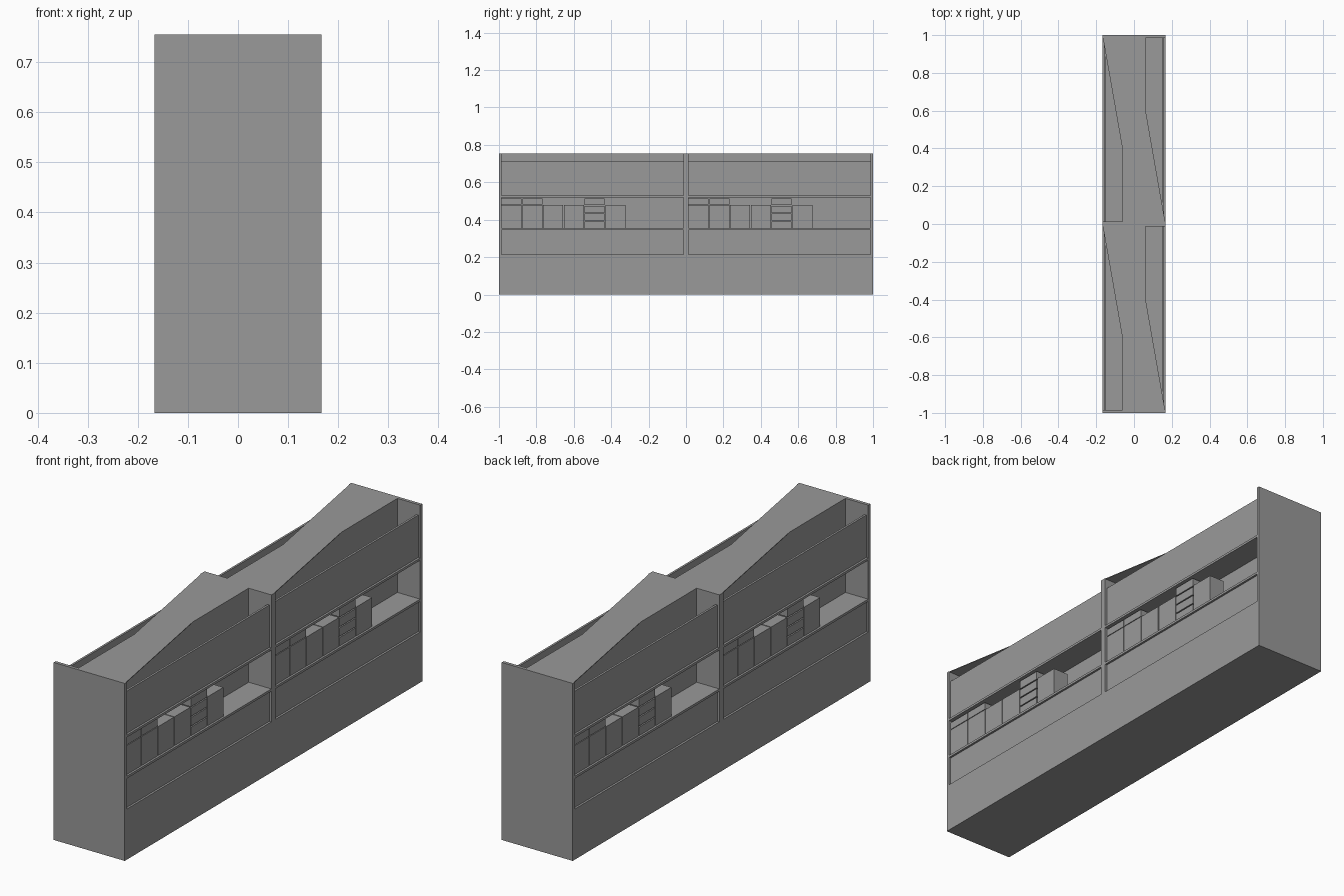
import bpy
import bmesh
from math import pi
from mathutils import Matrix

cube = bpy.data.objects.get("Cube")
if cube:
    bpy.data.objects.remove(cube)

grey = bpy.data.materials.new("plain_grey")
grey.use_nodes = True
colour = (0.32, 0.32, 0.32, 1)
grey.diffuse_color = colour
grey.node_tree.nodes["Principled BSDF"].inputs["Base Color"].default_value = colour

# Main dimensions
W, H = 0.167, 0.755
CORE = 0.06
BASE = 0.215
SHELF_LOW, SHELF_HIGH = 0.345, 0.52
T = 0.01
END = 0.014


def finish(name, bm):
    bmesh.ops.recalc_face_normals(bm, faces=bm.faces)
    mesh = bpy.data.meshes.new(name)
    bm.to_mesh(mesh)
    bm.free()
    mesh.materials.append(grey)
    obj = bpy.data.objects.new(name, mesh)
    bpy.context.collection.objects.link(obj)
    return obj


def box(name, x, y, z, turn=0):
    """Box from (low, high) ranges, optionally turned about z."""
    bm = bmesh.new()
    bmesh.ops.create_cube(bm, size=1)
    for v in bm.verts:
        v.co = [r[0] if c < 0 else r[1] for c, r in zip(v.co, (x, y, z))]
    bm.transform(Matrix.Rotation(turn, 4, "Z"))
    return finish(name, bm)


def canopy(name, y0):
    """Thin top sheet with a tapering overhang on both sides."""
    outline = [(W, 0), (CORE, 0.61), (CORE, 1), (-W, 1), (-CORE, 0.39), (-CORE, 0)]
    bm = bmesh.new()
    face = bm.faces.new([bm.verts.new((x, y0 + y, H - 0.003)) for x, y in outline])
    top = bmesh.ops.extrude_face_region(bm, geom=[face])["geom"]
    bmesh.ops.translate(bm, vec=(0, 0, 0.003),
                        verts=[g for g in top if isinstance(g, bmesh.types.BMVert)])
    return finish(name, bm)


# Carcass: plinth, central core and upright dividers
box("plinth", (-W, W), (-1, 1), (0, BASE))
box("core", (-CORE, CORE), (-1 + END, 1 - END), (BASE, H - 0.003))
box("front_end_wall", (-W, W), (-1, -1 + END), (BASE, H))
box("middle_divider", (-W, W), (-END, END), (BASE, H))
box("back_end_wall", (-W, W), (1 - END, 1), (BASE, H))

for y0 in (-1, 0):
    canopy("canopy", y0)

# Each bay is fitted out the same way on both sides
FRONT = 0.158
BACK = 0.085
PITCH = 0.111
GAP = 0.004

for side, turn in (("left", 0), ("right", pi)):
    for y0 in (-1, 0):
        span = (y0 + END, y0 + 1 - END)
        for label, z in (("lower", SHELF_LOW), ("upper", SHELF_HIGH)):
            box(f"{side}_{label}_shelf", (CORE, W), span, (z, z + T), turn)
        for label, z in (("lower", (BASE, SHELF_LOW)), ("upper", (SHELF_HIGH + T, 0.71))):
            box(f"{side}_{label}_panel", (W - 0.018, W - 0.009), span, z, turn)

        floor = SHELF_LOW + T
        for i in range(6):
            a = y0 + END + i * PITCH
            y = (a, a + PITCH - GAP)
            if i == 4:
                # Stack of four shallow boxes
                for k in range(4):
                    z = floor + k * 0.041
                    box(f"{side}_stacked_box", (BACK, FRONT), y, (z, z + 0.036), turn)
            else:
                box(f"{side}_storage_box", (BACK, FRONT), y, (floor, 0.478), turn)
            if i < 2:
                box(f"{side}_small_box", (BACK, FRONT), y, (0.481, 0.513), turn)
